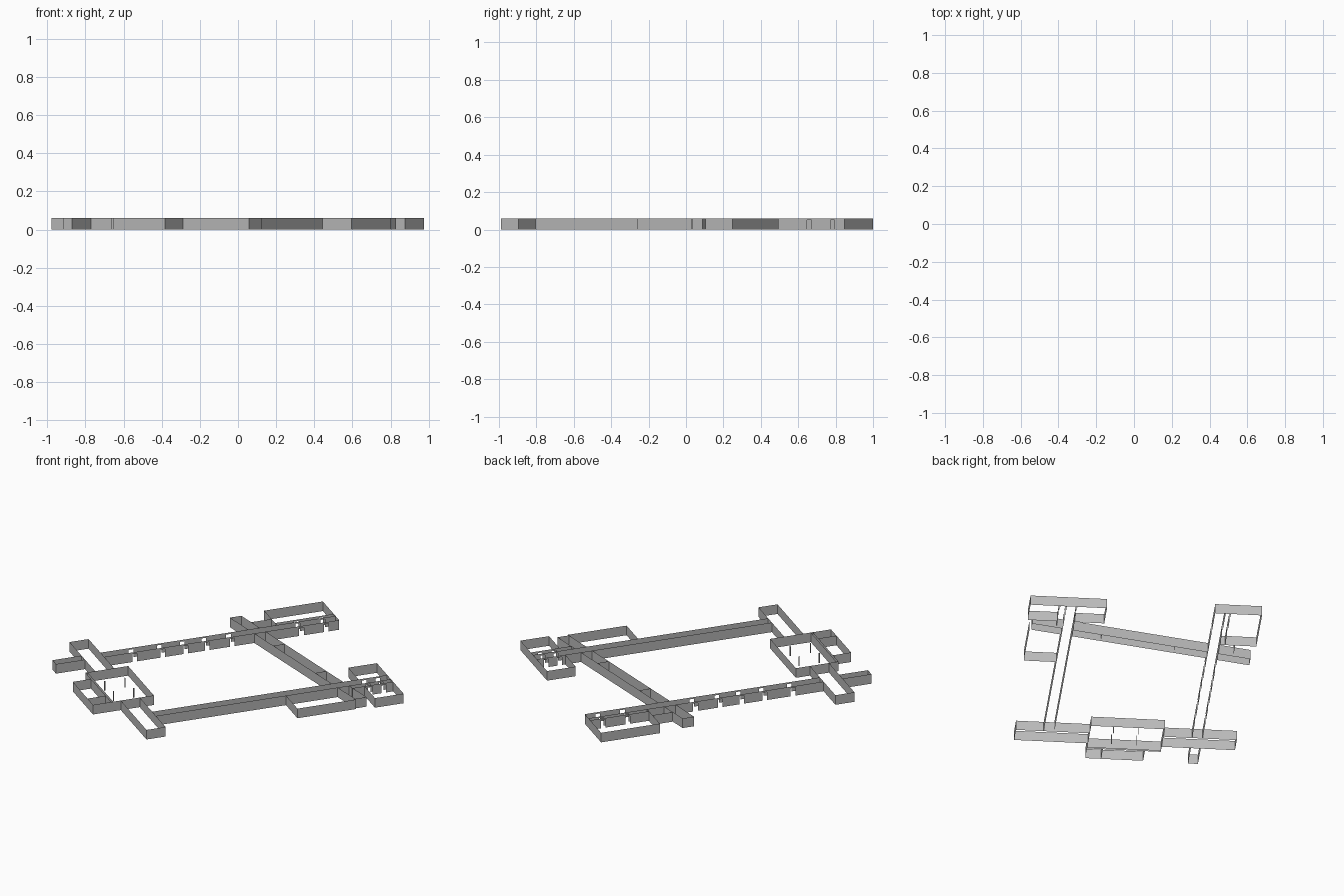
import bpy
import math

cube = bpy.data.objects.get("Cube")
if cube:
    bpy.data.objects.remove(cube, do_unlink=True)

HEIGHT = 0.06
DOOR_HEIGHT = 0.05
DOOR_HALF = 0.014
PLAN_TURN = math.radians(-34.7)

# Shared plan lines: x runs across the plan, y runs along the long galleries
INNER, OUTER, SERVICE = 0.393, 0.453, 0.49
GALLERY_FRONT, TOWER_BACK = -0.665, 0.758
BAR_FRONT = -0.78
HALL_LEFT, HALL_RIGHT = -0.23, 0.19
HALL_FRONT, HALL_BACK = -0.838, -0.58
PORCH_FRONT, PORCH_LEFT = -0.948, -0.14
LEFT_TOWER_FRONT, RIGHT_TOWER_FRONT = 0.403, 0.585
TOWER_SIDE = 0.66
ANNEX_SIDE = 0.64

stone = bpy.data.materials.new("wall_grey")
stone.use_nodes = True
stone.diffuse_color = (0.5, 0.5, 0.5, 1)
stone.node_tree.nodes["Principled BSDF"].inputs["Base Color"].default_value = stone.diffuse_color


def build(name, panels):
    """Upright sheets, each given as start, end, bottom and top."""
    verts, faces = [], []
    for (ax, ay), (bx, by), low, high in panels:
        n = len(verts)
        verts += [(ax, ay, low), (bx, by, low), (bx, by, high), (ax, ay, high)]
        faces.append((n, n + 1, n + 2, n + 3))
    mesh = bpy.data.meshes.new(name)
    mesh.from_pydata(verts, [], faces)
    mesh.materials.append(stone)
    obj = bpy.data.objects.new(name, mesh)
    obj.rotation_euler.z = PLAN_TURN
    bpy.context.collection.objects.link(obj)
    return obj


def wall(name, *points):
    build(name, [(a, b, 0, HEIGHT) for a, b in zip(points, points[1:])])


def room(name, left, right, front, back):
    wall(name, (left, front), (right, front), (right, back),
         (left, back), (left, front))


def arcade(name, x, front, back, doors):
    """A straight wall with narrow doorways under a continuous lintel."""
    panels, start = [], front
    for door in doors:
        panels.append(((x, start), (x, door - DOOR_HALF), 0, HEIGHT))
        start = door + DOOR_HALF
        panels.append(((x, door - DOOR_HALF), (x, start), DOOR_HEIGHT, HEIGHT))
    panels.append(((x, start), (x, back), 0, HEIGHT))
    build(name, panels)


# Left gallery with doorways on both sides
gallery_doors = [-0.48, -0.31, -0.17, -0.04, 0.11, 0.53, 0.68]
for side, x in (("inner", -INNER), ("outer", -OUTER)):
    arcade("left_gallery_" + side + "_wall", x, GALLERY_FRONT, TOWER_BACK, gallery_doors)
wall("left_gallery_front_end", (-OUTER, GALLERY_FRONT), (-INNER, GALLERY_FRONT))

# Right gallery, solid up to the tower
tower_doors = [0.62, 0.7]
for side, x in (("inner", INNER), ("outer", OUTER)):
    arcade("right_gallery_" + side + "_wall", x, GALLERY_FRONT, TOWER_BACK, tower_doors)
wall("right_gallery_front_end", (INNER, GALLERY_FRONT), (OUTER, GALLERY_FRONT))

# Left tower block
wall("left_tower", (-OUTER, LEFT_TOWER_FRONT), (-TOWER_SIDE, LEFT_TOWER_FRONT),
     (-TOWER_SIDE, TOWER_BACK), (-INNER, TOWER_BACK))
arcade("left_tower_service_wall", -0.482, LEFT_TOWER_FRONT, TOWER_BACK, gallery_doors[-2:])
wall("left_tower_link", (-0.54, 0.28), (-0.54, LEFT_TOWER_FRONT))

# Right tower block
wall("right_tower", (INNER, RIGHT_TOWER_FRONT), (0.224, RIGHT_TOWER_FRONT),
     (0.224, TOWER_BACK), (TOWER_SIDE, TOWER_BACK),
     (TOWER_SIDE, RIGHT_TOWER_FRONT), (SERVICE, RIGHT_TOWER_FRONT))
arcade("right_tower_service_wall", SERVICE, 0.51, TOWER_BACK, tower_doors)


# Slanted cross passage, interrupted where it meets the galleries
def back_line(x):
    return (x, 0.402 + 0.226 * x)


def front_line(x):
    return (x, 0.333 + 0.227 * x)


stretches = {"left_stub": (-ANNEX_SIDE, -OUTER), "middle": (-INNER, INNER),
             "right_stub": (OUTER, 0.63)}
for part, (left, right) in stretches.items():
    for side, line in (("back", back_line), ("front", front_line)):
        wall("cross_passage_" + part + "_" + side, line(left), line(right))
for part, x in (("left_end", -ANNEX_SIDE), ("left_partition", -0.2),
                ("right_partition", 0.225), ("right_end", 0.63)):
    wall("cross_passage_" + part, front_line(x), back_line(x))

# Annex beside the right gallery
wall("right_annex", (OUTER, 0.123), (ANNEX_SIDE, 0.123), front_line(ANNEX_SIDE))

# Front wings either side of the hall
room("left_front_wing", -0.648, HALL_LEFT, BAR_FRONT, GALLERY_FRONT)
room("right_front_wing", HALL_RIGHT, 0.611, BAR_FRONT, GALLERY_FRONT)
wall("left_wing_annex", (-OUTER, BAR_FRONT), (-OUTER, -0.955),
     (-0.397, -0.955), (-0.397, BAR_FRONT))

# Entrance hall with four slender pillars
room("entrance_hall", HALL_LEFT, HALL_RIGHT, HALL_FRONT, HALL_BACK)
wall("hall_inner_front_wall", (HALL_LEFT, HALL_FRONT + 0.012), (HALL_RIGHT, HALL_FRONT + 0.012))
for row, y in (("back", -0.655), ("front", -0.777)):
    for side, x in (("left", -0.09), ("right", 0.055)):
        room("hall_pillar_" + row + "_" + side, x, x + 0.005, y, y + 0.005)

# Porch with one partition
wall("porch", (PORCH_LEFT, HALL_FRONT), (PORCH_LEFT, PORCH_FRONT),
     (HALL_RIGHT, PORCH_FRONT), (HALL_RIGHT, HALL_FRONT))
wall("porch_partition", (0.1, PORCH_FRONT), (0.1, HALL_FRONT))
